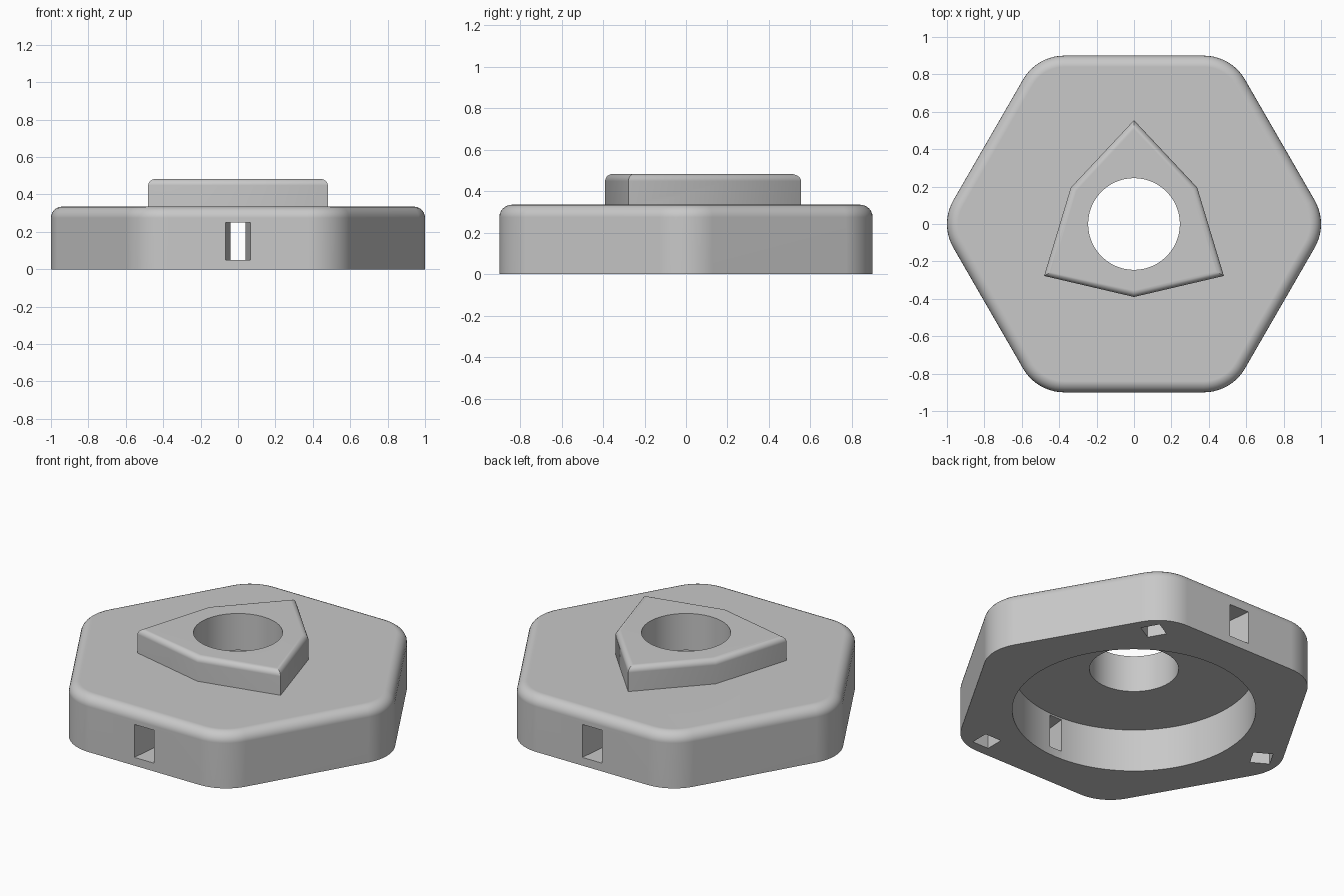
import bpy, bmesh
from math import sin, cos, pi, radians
from mathutils import Matrix, Vector

cube = bpy.data.objects.get("Cube")
if cube:
    bpy.data.objects.remove(cube, do_unlink=True)

grey = bpy.data.materials.new("light_grey")
grey.use_nodes = True
colour = (0.58, 0.58, 0.58, 1)
grey.diffuse_color = colour
grey.node_tree.nodes["Principled BSDF"].inputs["Base Color"].default_value = colour


def polar(r, degrees):
    return Vector((r * cos(radians(degrees)), r * sin(radians(degrees))))


def circle(r, n=96):
    return [polar(r, 360 * i / n) for i in range(n)]


def turned(points, degrees):
    m = Matrix.Rotation(radians(degrees), 2)
    return [m @ Vector(p) for p in points]


def prism(name, outline, z0, z1, fillet=0, segments=6):
    """Extrude an outline upwards and round its top rim."""
    bm = bmesh.new()
    face = bm.faces.new([bm.verts.new((p[0], p[1], z0)) for p in outline])
    top = bmesh.ops.extrude_face_region(bm, geom=[face])["geom"]
    bmesh.ops.translate(bm, vec=(0, 0, z1 - z0),
                        verts=[g for g in top if isinstance(g, bmesh.types.BMVert)])
    bmesh.ops.recalc_face_normals(bm, faces=bm.faces)
    if fillet:
        rim = [e for e in bm.edges if all(v.co.z > z1 - 1e-5 for v in e.verts)]
        bmesh.ops.bevel(bm, geom=rim, offset=fillet, segments=segments,
                        profile=0.5, affect='EDGES')
    mesh = bpy.data.meshes.new(name)
    bm.to_mesh(mesh)
    bm.free()
    mesh.materials.append(grey)
    ob = bpy.data.objects.new(name, mesh)
    bpy.context.collection.objects.link(ob)
    return ob


def combine(target, tool, operation):
    """Apply a boolean and discard the tool object."""
    mod = target.modifiers.new("boolean", 'BOOLEAN')
    mod.operation = operation
    mod.solver = 'EXACT'
    mod.object = tool
    bpy.context.view_layer.objects.active = target
    bpy.ops.object.modifier_apply(modifier=mod.name)
    bpy.data.objects.remove(tool, do_unlink=True)


# Hexagonal body with rounded corners
corner_r = 0.254
steps = 10
hexagon = [polar(1 - corner_r, 60 * k) + polar(corner_r, 60 * k - 30 + 60 * i / steps)
           for k in range(6) for i in range(steps + 1)]
body = prism("hexagonal_body", hexagon, 0, 0.335, 0.06)

# Raised three-pointed boss
points = [polar(0.39 if k % 2 else 0.555, 90 + 60 * k) for k in range(6)]
combine(body, prism("boss", points, 0.3, 0.483, 0.034), 'UNION')

# Round recess underneath and the centre hole
combine(body, prism("recess_cutter", circle(0.67), -0.1, 0.26), 'DIFFERENCE')
combine(body, prism("hole_cutter", circle(0.245), 0.1, 0.6), 'DIFFERENCE')

# Flared slots through the front and back walls
slot = [(-0.0335, -0.6), (-0.0715, -0.95), (0.0715, -0.95), (0.0335, -0.6)]
for angle in (0, 180):
    combine(body, prism("slot_cutter", turned(slot, angle), 0.05, 0.25), 'DIFFERENCE')

# Square pockets in the underside
pocket = [(0.4 + sx * 0.055, -0.783 + sy * 0.055)
          for sx, sy in ((-1, -1), (1, -1), (1, 1), (-1, 1))]
for angle in (0, 120, 240):
    combine(body, prism("pocket_cutter", turned(pocket, angle), -0.1, 0.17), 'DIFFERENCE')

# Smooth rounded surfaces, crisp edges
bpy.ops.object.select_all(action='DESELECT')
body.select_set(True)
bpy.context.view_layer.objects.active = body
bpy.ops.object.shade_smooth_by_angle(angle=radians(30))
weighted = body.modifiers.new("weighted_normals", 'WEIGHTED_NORMAL')
weighted.keep_sharp = True
